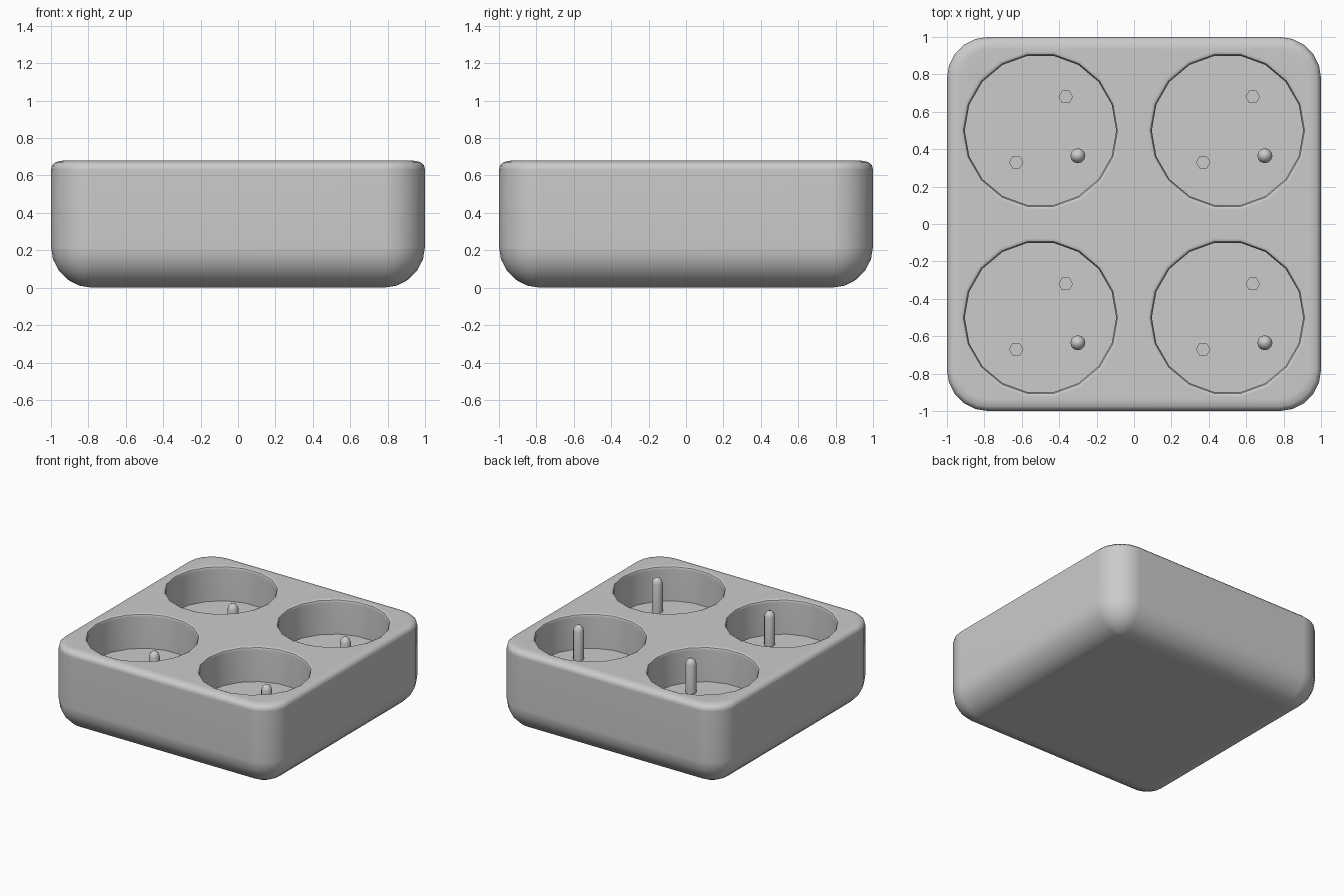
import bpy, bmesh
from math import cos, sin, pi, radians

cube = bpy.data.objects.get("Cube")
if cube:
    bpy.data.objects.remove(cube, do_unlink=True)

HEIGHT, FLOOR, ROUND, STEPS = 0.68, 0.40, 0.22, 5

grey = bpy.data.materials.new("light grey plastic")
grey.use_nodes = True
colour = (0.6, 0.6, 0.6, 1)
grey.diffuse_color = colour
grey.node_tree.nodes["Principled BSDF"].inputs["Base Color"].default_value = colour


def loft(name, rings):
    """Join equal rings of points into a closed solid."""
    bm = bmesh.new()
    loops = [[bm.verts.new(p) for p in ring] for ring in rings]
    n = len(loops[0])
    for a, b in zip(loops, loops[1:]):
        for i in range(n):
            j = (i + 1) % n
            bm.faces.new((a[i], a[j], b[j], b[i]))
    bm.faces.new(loops[0][::-1])
    bm.faces.new(loops[-1])
    bmesh.ops.recalc_face_normals(bm, faces=bm.faces)
    mesh = bpy.data.meshes.new(name)
    bm.to_mesh(mesh)
    bm.free()
    mesh.materials.append(grey)
    obj = bpy.data.objects.new(name, mesh)
    bpy.context.collection.objects.link(obj)
    return obj


def lathe(name, profile, sides, x, y):
    """Turn a (radius, height) profile around a vertical axis."""
    return loft(name, [[(x + r * cos(2 * pi * i / sides), y + r * sin(2 * pi * i / sides), z)
                        for i in range(sides)] for r, z in profile])


def rounded_square(inset, z):
    radius = max(ROUND - inset, 0.015)
    centre = 1 - inset - radius
    points = []
    for k in range(4):
        sx = 1 if k in (0, 3) else -1
        sy = 1 if k in (0, 1) else -1
        for i in range(STEPS + 1):
            a = k * pi / 2 + i * pi / 2 / STEPS
            points.append((sx * centre + radius * cos(a), sy * centre + radius * sin(a), z))
    return points


def smooth(obj, angle):
    bpy.ops.object.select_all(action="DESELECT")
    obj.select_set(True)
    bpy.context.view_layer.objects.active = obj
    bpy.ops.object.shade_smooth_by_angle(angle=radians(angle))


# Housing: broad round at the bottom, slim rounded edge at the top
side = []
for i in range(STEPS + 1):
    a = i * pi / 2 / STEPS
    side.append((ROUND * (1 - sin(a)), ROUND * (1 - cos(a))))
side += [(0, 0.63), (0.006, 0.655), (0.025, 0.672), (0.065, HEIGHT)]
housing = loft("housing", [rounded_square(d, z) for d, z in side])

# Cutters for the wells (with a softened rim) and contact holes
well = [(0.405, FLOOR), (0.405, 0.655), (0.412, 0.671), (0.43, HEIGHT), (0.43, 0.8)]
contact = [(0.036, FLOOR - 0.2), (0.036, FLOOR + 0.05)]
cutters = []
centres = [(x, y) for x in (-0.5, 0.5) for y in (-0.5, 0.5)]
for x, y in centres:
    cutters.append(lathe("well_cutter", well, 18, x, y))
for x, y in centres:
    for dx, dy in ((0.135, 0.18), (-0.13, -0.17)):
        cutters.append(lathe("contact_cutter", contact, 6, x + dx, y + dy))
bpy.context.view_layer.objects.active = housing
for cutter in cutters:
    cutter.hide_render = True
    mod = housing.modifiers.new("cut", "BOOLEAN")
    mod.operation, mod.solver, mod.object = "DIFFERENCE", "EXACT", cutter
    bpy.ops.object.modifier_apply(modifier=mod.name)
    bpy.data.objects.remove(cutter, do_unlink=True)
smooth(housing, 35)
weighted = housing.modifiers.new("even shading", "WEIGHTED_NORMAL")
weighted.keep_sharp = True

# Round-tipped earth pins
pin = [(0.04, FLOOR - 0.01), (0.04, 0.63), (0.033, 0.652), (0.018, 0.667), (0.002, 0.672)]
for i, (x, y) in enumerate(centres):
    smooth(lathe(f"earth_pin_{i + 1}", pin, 12, x + 0.2, y - 0.135), 50)
